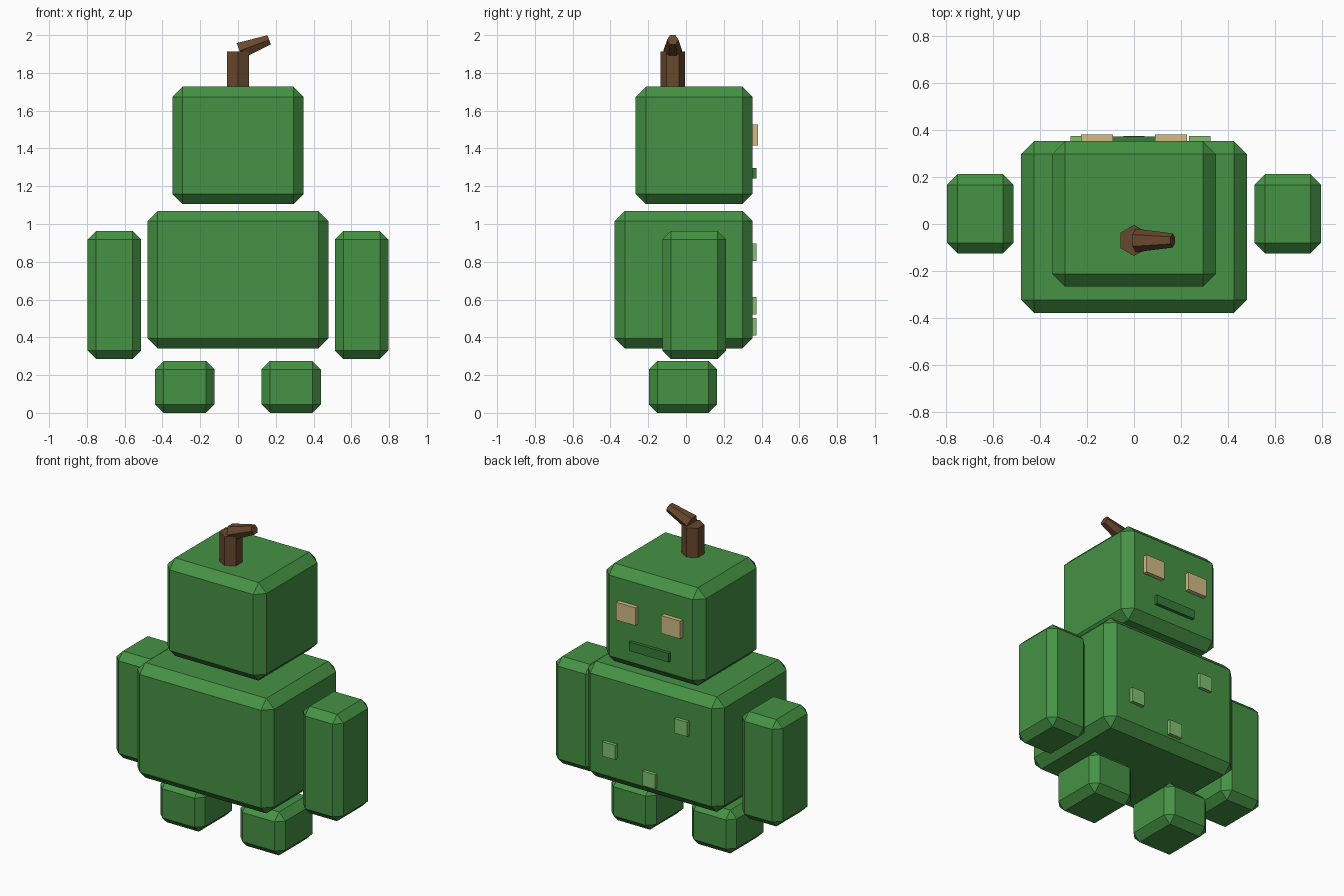
import bpy
from mathutils import Vector

if "Cube" in bpy.data.objects:
    bpy.data.objects.remove(bpy.data.objects["Cube"], do_unlink=True)


def material(name, rgb):
    m = bpy.data.materials.new(name)
    m.use_nodes = True
    m.diffuse_color = (*rgb, 1)
    m.node_tree.nodes["Principled BSDF"].inputs["Base Color"].default_value = (*rgb, 1)
    return m


green = material("leaf green", (0.06, 0.29, 0.058))
dark_green = material("dark green", (0.038, 0.205, 0.042))
light_green = material("light green", (0.22, 0.53, 0.16))
cream = material("cream", (0.64, 0.51, 0.23))
brown = material("brown", (0.14, 0.065, 0.027))


def box(name, x, y, z, mat, chamfer=0):
    """Box between (low, high) limits on each axis, with optional chamfered edges."""
    lims = (x, y, z)
    bpy.ops.mesh.primitive_cube_add(size=1, location=[(a + b) / 2 for a, b in lims])
    ob = bpy.context.object
    ob.name = name
    ob.scale = [b - a for a, b in lims]
    bpy.ops.object.transform_apply(location=False, rotation=False, scale=True)
    ob.data.materials.append(mat)
    if chamfer:
        mod = ob.modifiers.new("Chamfer", "BEVEL")
        mod.width = chamfer
        mod.segments = 1
    return ob


def hex_rod(name, start, end, r1, r2, mat):
    """Six-sided rod from start to end, with corners pointing along y."""
    a, b = Vector(start), Vector(end)
    d = b - a
    bpy.ops.mesh.primitive_cone_add(vertices=6, radius1=r1, radius2=r2, depth=d.length,
                                    location=(a + b) / 2)
    ob = bpy.context.object
    ob.name = name
    ob.rotation_euler = Vector((0, 0, 1)).rotation_difference(d).to_euler()
    ob.data.materials.append(mat)
    return ob


# Head and torso
box("torso", (-0.48, 0.48), (-0.378, 0.353), (0.34, 1.07), green, 0.055)
box("head", (-0.348, 0.348), (-0.267, 0.353), (1.105, 1.727), green, 0.055)

# Paired limbs and eyes
for side, s in (("left", 1), ("right", -1)):
    def span(a, b):
        return sorted((s * a, s * b))
    box(side + "_arm", span(0.513, 0.796), (-0.125, 0.212), (0.285, 0.963), green, 0.045)
    box(side + "_foot", span(0.124, 0.439), (-0.197, 0.164), (0, 0.275), green, 0.045)
    box(side + "_eye", span(0.09, 0.225), (0.34, 0.38), (1.415, 1.528), cream)

# Mouth
box("mouth", (-0.14, 0.14), (0.34, 0.373), (1.24, 1.297), dark_green)

# Body spots
for i, (x, z) in enumerate(((0.28, 0.568), (-0.225, 0.85), (0.0, 0.457))):
    box(f"spot_{i + 1}", (x - 0.045, x + 0.045), (0.34, 0.374), (z - 0.046, z + 0.046),
        light_green)

# Stem with bent tip
hex_rod("stem", (0, -0.07, 1.7), (0, -0.07, 1.912), 0.066, 0.066, brown)
hex_rod("stem_tip", (0.008, -0.07, 1.917), (0.165, -0.07, 1.975), 0.05, 0.03, brown)
